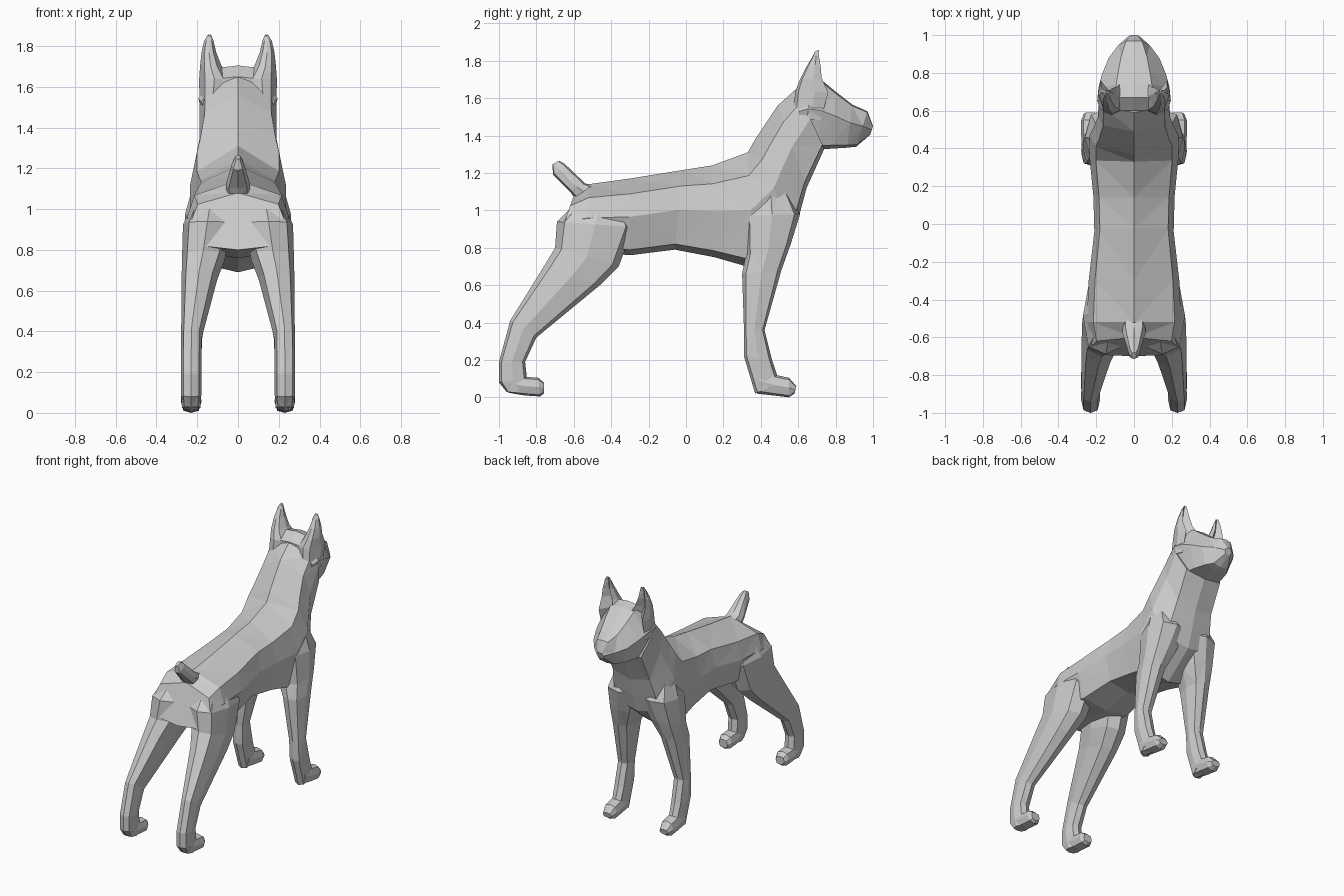
import bpy, bmesh

# Half cross-sections: (share of half width, share of the way from point a to point b)
BODY = [(0, 0), (0.86, 0.2), (1, 0.5), (0.78, 0.93), (0, 1)]
HEAD = [(0, 0), (0.5, 0.03), (1, 0.42), (0.7, 0.94), (0, 1)]
LEG = [(0, 0), (0.75, 0.1), (1, 0.5), (0.75, 0.9), (0, 1)]
EAR = [(0, 0.45), (0.8, 0.0), (1, 0.4), (0.6, 0.9), (0, 1)]


def loft(name, half, rings, mirror=False):
    """Skin through rings (ya, za, yb, zb, half width, centre x)."""
    profile = half + [(-u, v) for u, v in half[-2:0:-1]]
    n = len(profile)
    bm = bmesh.new()
    loops = []
    for ring in rings:
        ya, za, yb, zb, w = ring[:5]
        cx = ring[5] if len(ring) > 5 else 0
        loops.append([bm.verts.new((cx + u * w, ya + (yb - ya) * v, za + (zb - za) * v))
                      for u, v in profile])
    for a, b in zip(loops, loops[1:]):
        for i in range(n):
            j = (i + 1) % n
            bm.faces.new((a[i], a[j], b[j], b[i]))
    bm.faces.new(loops[0])
    bm.faces.new(loops[-1])
    bmesh.ops.triangulate(bm, faces=bm.faces[:])
    bmesh.ops.recalc_face_normals(bm, faces=bm.faces[:])
    mesh = bpy.data.meshes.new(name)
    bm.to_mesh(mesh)
    bm.free()
    obj = bpy.data.objects.new(name, mesh)
    bpy.context.collection.objects.link(obj)
    if mirror:
        obj.modifiers.new("mirror", 'MIRROR').use_mirror_merge = False
    return obj


# Rump, back, belly, chest and neck
loft("torso", BODY, [
    (-0.60, 1.08, -0.70, 0.80, 0.23),
    (-0.52, 1.14, -0.52, 0.78, 0.25),
    (-0.30, 1.17, -0.30, 0.76, 0.24),
    (-0.02, 1.215, -0.06, 0.79, 0.21),
    (0.14, 1.24, 0.15, 0.75, 0.215),
    (0.33, 1.31, 0.36, 0.69, 0.235),
    (0.37, 1.38, 0.57, 0.86, 0.235),
    (0.41, 1.44, 0.61, 0.99, 0.215),
    (0.49, 1.56, 0.645, 1.12, 0.19),
    (0.59, 1.65, 0.74, 1.33, 0.188)])

# Skull and muzzle
loft("head", HEAD, [
    (0.60, 1.65, 0.61, 1.36, 0.18),
    (0.67, 1.705, 0.63, 1.32, 0.195),
    (0.74, 1.685, 0.70, 1.325, 0.188),
    (0.80, 1.635, 0.78, 1.33, 0.17),
    (0.89, 1.565, 0.86, 1.335, 0.135),
    (0.97, 1.53, 0.91, 1.34, 0.085),
    (1.00, 1.45, 0.985, 1.405, 0.03)])

# Pricked ears, hollow at the front and running down into the cheeks
loft("ears", EAR, [
    (0.72, 1.48, 0.57, 1.50, 0.06, 0.128),
    (0.76, 1.63, 0.585, 1.64, 0.075, 0.116),
    (0.725, 1.71, 0.61, 1.70, 0.052, 0.134),
    (0.72, 1.77, 0.645, 1.77, 0.036, 0.143),
    (0.71, 1.83, 0.675, 1.82, 0.023, 0.143),
    (0.71, 1.858, 0.69, 1.85, 0.008, 0.14)], True)

# Docked tail
loft("tail", LEG, [
    (-0.49, 1.13, -0.59, 1.06, 0.06),
    (-0.54, 1.145, -0.62, 1.10, 0.06),
    (-0.65, 1.25, -0.71, 1.19, 0.03),
    (-0.68, 1.265, -0.715, 1.245, 0.012)])

# Thigh, shin and hock
loft("hind_legs", LEG, [
    (-0.34, 1.04, -0.57, 1.06, 0.08, 0.13),
    (-0.28, 0.91, -0.69, 0.94, 0.12, 0.15),
    (-0.36, 0.70, -0.70, 0.80, 0.105, 0.17),
    (-0.46, 0.60, -0.76, 0.70, 0.087, 0.19),
    (-0.80, 0.32, -0.94, 0.41, 0.05, 0.229),
    (-0.86, 0.19, -1.00, 0.19, 0.05, 0.23),
    (-0.85, 0.10, -1.00, 0.08, 0.05, 0.23),
    (-0.86, 0.02, -0.96, 0.03, 0.045, 0.23)], True)

loft("hind_paws", LEG, [
    (-0.95, 0.13, -0.95, 0.025, 0.045, 0.23),
    (-0.86, 0.11, -0.86, 0.01, 0.05, 0.23),
    (-0.79, 0.105, -0.78, 0.005, 0.05, 0.23),
    (-0.76, 0.08, -0.76, 0.02, 0.035, 0.23)], True)

# Shoulder and foreleg
loft("front_legs", LEG, [
    (0.52, 1.16, 0.38, 1.14, 0.09, 0.12),
    (0.61, 0.98, 0.31, 0.97, 0.13, 0.13),
    (0.56, 0.82, 0.32, 0.76, 0.105, 0.162),
    (0.51, 0.68, 0.30, 0.66, 0.075, 0.195),
    (0.42, 0.36, 0.31, 0.36, 0.05, 0.227),
    (0.46, 0.20, 0.31, 0.22, 0.05, 0.23),
    (0.50, 0.08, 0.37, 0.02, 0.045, 0.23)], True)

loft("front_paws", LEG, [
    (0.40, 0.16, 0.38, 0.02, 0.045, 0.23),
    (0.48, 0.12, 0.47, 0.01, 0.05, 0.23),
    (0.55, 0.105, 0.55, 0.0, 0.05, 0.23),
    (0.59, 0.06, 0.58, 0.02, 0.035, 0.23)], True)
